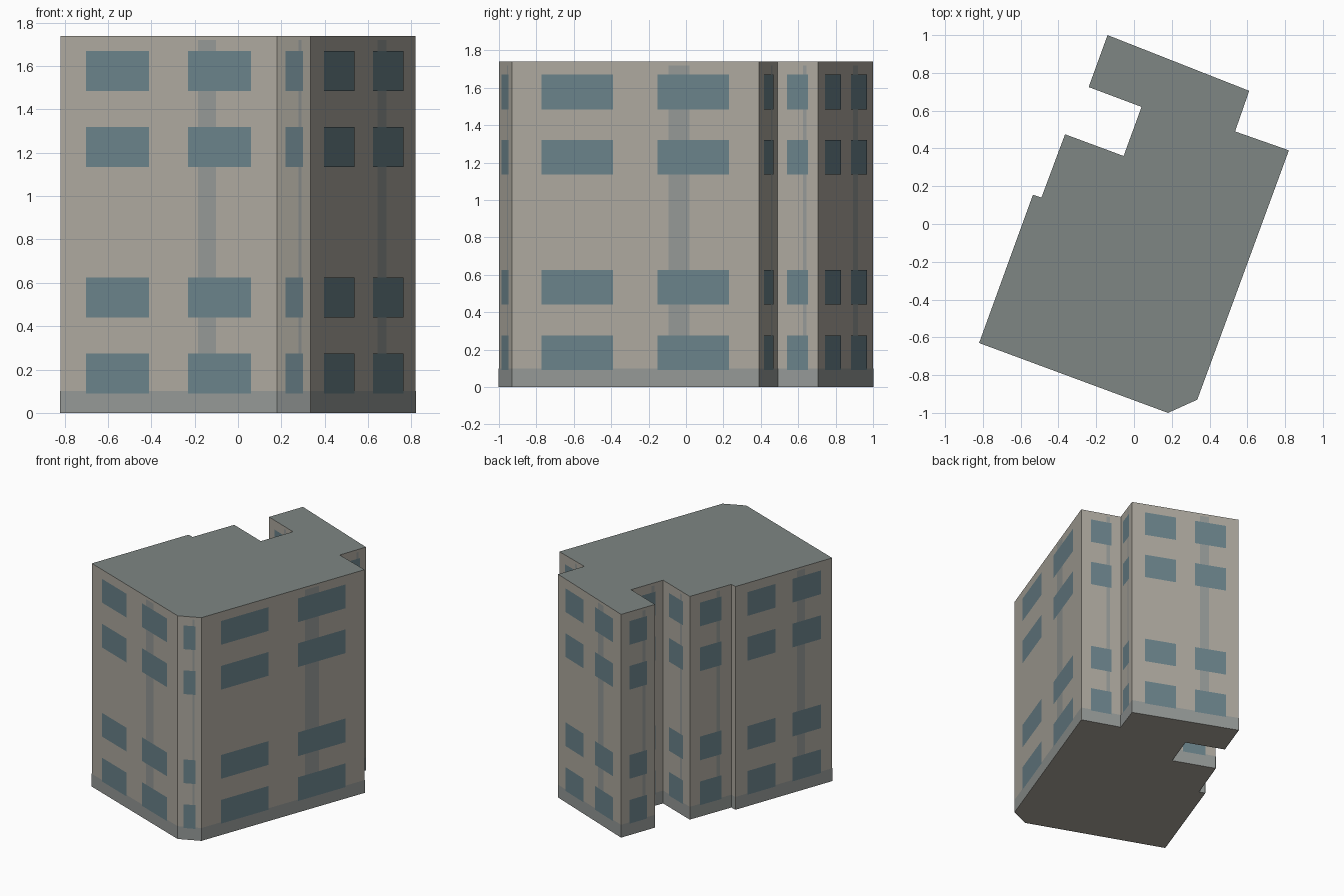
import bpy
import bmesh
from mathutils import Vector

if "Cube" in bpy.data.objects:
    bpy.data.objects.remove(bpy.data.objects["Cube"])

HEIGHT = 1.74

# Footprint corners, counter-clockwise from the front-left corner
PLAN = [(-0.82, -0.63), (0.18, -1.0), (0.335, -0.93), (0.82, 0.39),
        (0.535, 0.49), (0.61, 0.705), (-0.14, 1.0), (-0.24, 0.725),
        (0.04, 0.62), (-0.055, 0.36), (-0.365, 0.475), (-0.49, 0.14),
        (-0.535, 0.155)]

FLOORS = [(0.09, 0.275), (0.44, 0.625), (1.135, 1.32), (1.485, 1.67)]


def material(name, rgb):
    mat = bpy.data.materials.new(name)
    mat.diffuse_color = (*rgb, 1)
    mat.use_nodes = True
    mat.node_tree.nodes["Principled BSDF"].inputs["Base Color"].default_value = mat.diffuse_color
    return mat


WALL = material("wall_plaster", (0.42, 0.395, 0.345))
ROOF = material("roof_grey", (0.21, 0.24, 0.23))
GLASS = material("window_blue", (0.145, 0.225, 0.255))
TRIM = material("trim_grey", (0.30, 0.32, 0.31))


def finish(name, bm, *mats):
    mesh = bpy.data.meshes.new(name)
    bm.to_mesh(mesh)
    bm.free()
    for m in mats:
        mesh.materials.append(m)
    obj = bpy.data.objects.new(name, mesh)
    bpy.context.collection.objects.link(obj)
    return obj


def panel(bm, a, b, u0, u1, z0, z1, lift):
    """Flat rectangle on the wall from a to b, between fractions u0 and u1."""
    a, b = Vector((*a, 0)), Vector((*b, 0))
    d = b - a
    out = Vector((d.y, -d.x, 0)).normalized() * lift
    corners = [(u0, z0), (u1, z0), (u1, z1), (u0, z1)]
    bm.faces.new([bm.verts.new(a + d * u + out + Vector((0, 0, z)))
                  for u, z in corners])


# Building body: extruded footprint with a grey roof face
bm = bmesh.new()
bottom = bm.faces.new([bm.verts.new((x, y, 0)) for x, y in PLAN])
top = bmesh.ops.extrude_face_region(bm, geom=[bottom], use_keep_orig=True)
bmesh.ops.translate(bm, vec=(0, 0, HEIGHT),
                    verts=[v for v in top["geom"]
                           if isinstance(v, bmesh.types.BMVert)])
bmesh.ops.recalc_face_normals(bm, faces=bm.faces)
for f in bm.faces:
    f.material_index = int(f.normal.z > 0.5)
finish("building_body", bm, WALL, ROOF)

# Facade details, repeated on every wall
windows, strips, plinth = bmesh.new(), bmesh.new(), bmesh.new()
for a, b in zip(PLAN, PLAN[1:] + PLAN[:1]):
    length = (Vector(b) - Vector(a)).length
    panel(plinth, a, b, 0, 1, 0, 0.10, 0.0015)
    if length < 0.1:
        continue
    bays = [(0.12, 0.41), (0.59, 0.88)] if length > 0.5 else [(0.24, 0.76)]
    panel(strips, a, b, 0.635, 0.72, 0.10, 1.72, 0.0015)
    for u0, u1 in bays:
        for z0, z1 in FLOORS:
            panel(windows, a, b, u0, u1, z0, z1, 0.003)

finish("windows", windows, GLASS)
finish("wall_strips", strips, TRIM)
finish("base_band", plinth, TRIM)
